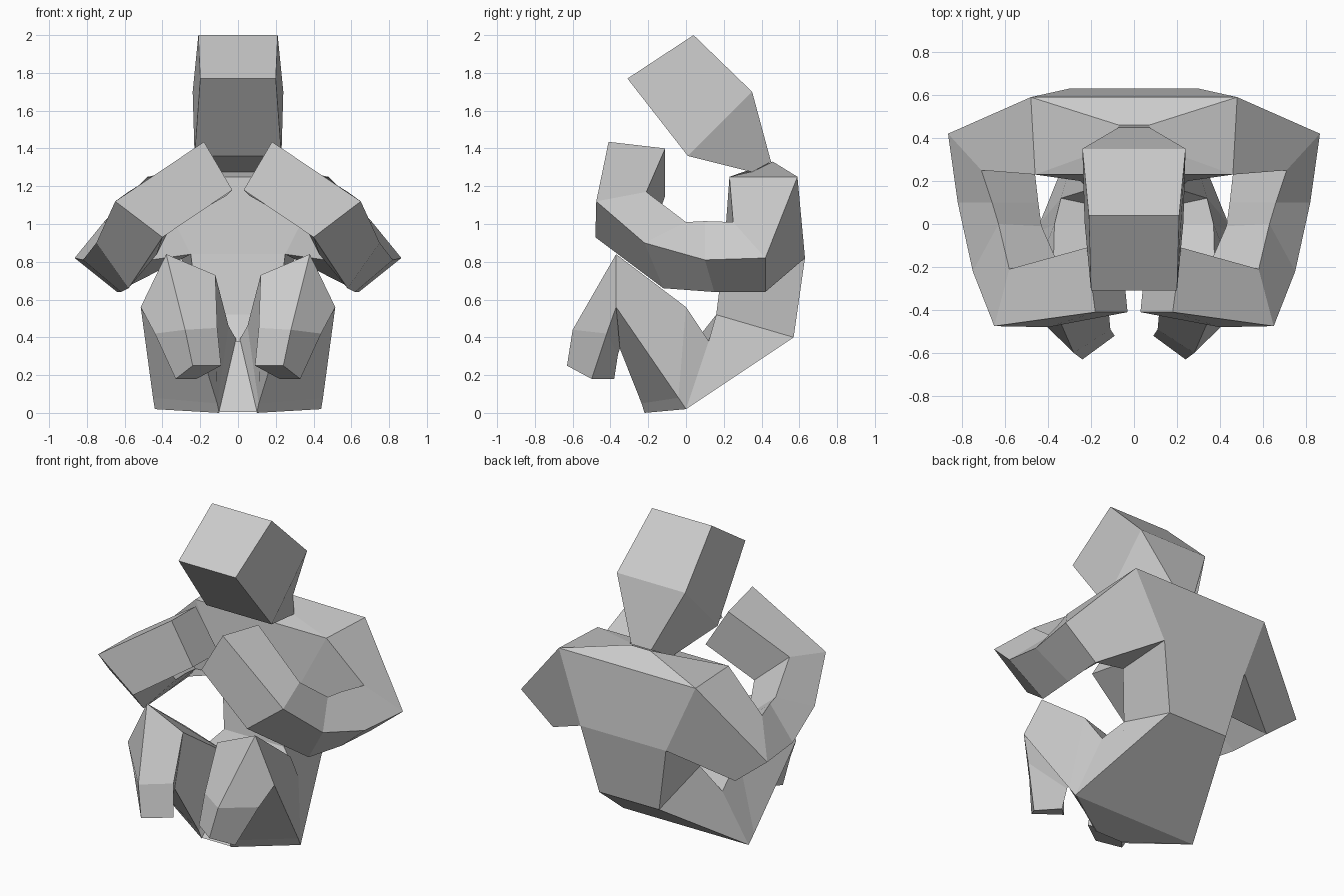
import bpy, bmesh


def loft(name, rings, mirror=True):
    """Skin a list of four-cornered rings into a closed, flat-shaded limb."""
    bm = bmesh.new()
    loops = [[bm.verts.new(p) for p in ring] for ring in rings]
    for a, b in zip(loops, loops[1:]):
        for i in range(4):
            j = (i + 1) % 4
            bm.faces.new((a[i], a[j], b[j], b[i]))
    bm.faces.new(loops[0])
    bm.faces.new(loops[-1])
    bmesh.ops.recalc_face_normals(bm, faces=bm.faces)
    mesh = bpy.data.meshes.new(name)
    bm.to_mesh(mesh)
    bm.free()
    ob = bpy.data.objects.new(name, mesh)
    bpy.context.collection.objects.link(ob)
    if mirror:
        ob.modifiers.new("mirror", 'MIRROR').use_mirror_merge = False
    return ob


def sym(back, front):
    """Ring symmetric in x from one back and one front corner."""
    (bx, by, bz), (fx, fy, fz) = back, front
    return [(bx, by, bz), (fx, fy, fz), (-fx, fy, fz), (-bx, by, bz)]


# Hunched torso from hips to neck
loft("torso", [
    sym((.21, .57, .40), (.21, .16, .52)),
    sym((.30, .63, .82), (.25, .20, .84)),
    sym((.48, .59, 1.25), (.46, .23, 1.25)),
    sym((.07, .46, 1.33), (.10, .36, 1.28)),
], mirror=False)

# Boxy head tilted forward, tapering to the neck
loft("head", [
    sym((.07, .45, 1.33), (.15, .35, 1.275)),
    sym((.24, .35, 1.70), (.23, .01, 1.36)),
    sym((.21, .04, 2.00), (.20, -.31, 1.77)),
], mirror=False)

# Arm: shoulder, elbow, forearm, wrist bend, blunt hand
loft("arm", [
    [(.48, .59, 1.25), (.46, .23, 1.25), (.25, .20, .84), (.30, .63, .82)],
    [(.865, .42, .82), (.71, .25, 1.01), (.46, .23, .81), (.64, .42, .64)],
    [(.82, .10, .81), (.66, .10, 1.015), (.445, .10, .83), (.62, .15, .64)],
    [(.75, -.22, .90), (.63, .00, 1.01), (.43, -.01, .84), (.58, -.12, .66)],
    [(.65, -.475, 1.12), (.58, -.21, 1.17), (.36, -.17, .98), (.40, -.48, .93)],
    [(.18, -.41, 1.435), (.22, -.11, 1.40), (.06, -.11, 1.15), (.03, -.41, 1.18)],
])

# Pelvis spreading from hips to seat
loft("pelvis", [
    [(.21, .57, .40), (0, .57, .40), (0, .16, .52), (.21, .16, .52)],
    [(.44, 0, .02), (0, 0, .02), (0, .05, .38), (.34, .12, .38)],
])
loft("seat_wedge", [
    sym((.43, 0, .02), (.10, -.22, .005)),
    sym((.05, .06, .38), (.01, .04, .38)),
], mirror=False)

# Thigh rising to the knee
loft("thigh", [
    [(.44, 0, .02), (.10, -.22, 0), (.01, .05, .39), (.34, .12, .38)],
    [(.45, -.04, .08), (.11, -.235, .05), (.05, .00, .46), (.37, 0, .56)],
    [(.515, -.37, .56), (.20, -.35, .34), (.12, -.38, .73), (.38, -.37, .84)],
])

# Shin folding down from the knee
loft("shin", [
    [(.38, -.37, .84), (.12, -.38, .73), (.20, -.33, .40), (.515, -.37, .56)],
    [(.28, -.60, .44), (.11, -.49, .45), (.20, -.36, .31), (.44, -.42, .42)],
    [(.24, -.63, .25), (.09, -.52, .25), (.22, -.38, .18), (.33, -.50, .18)],
])
